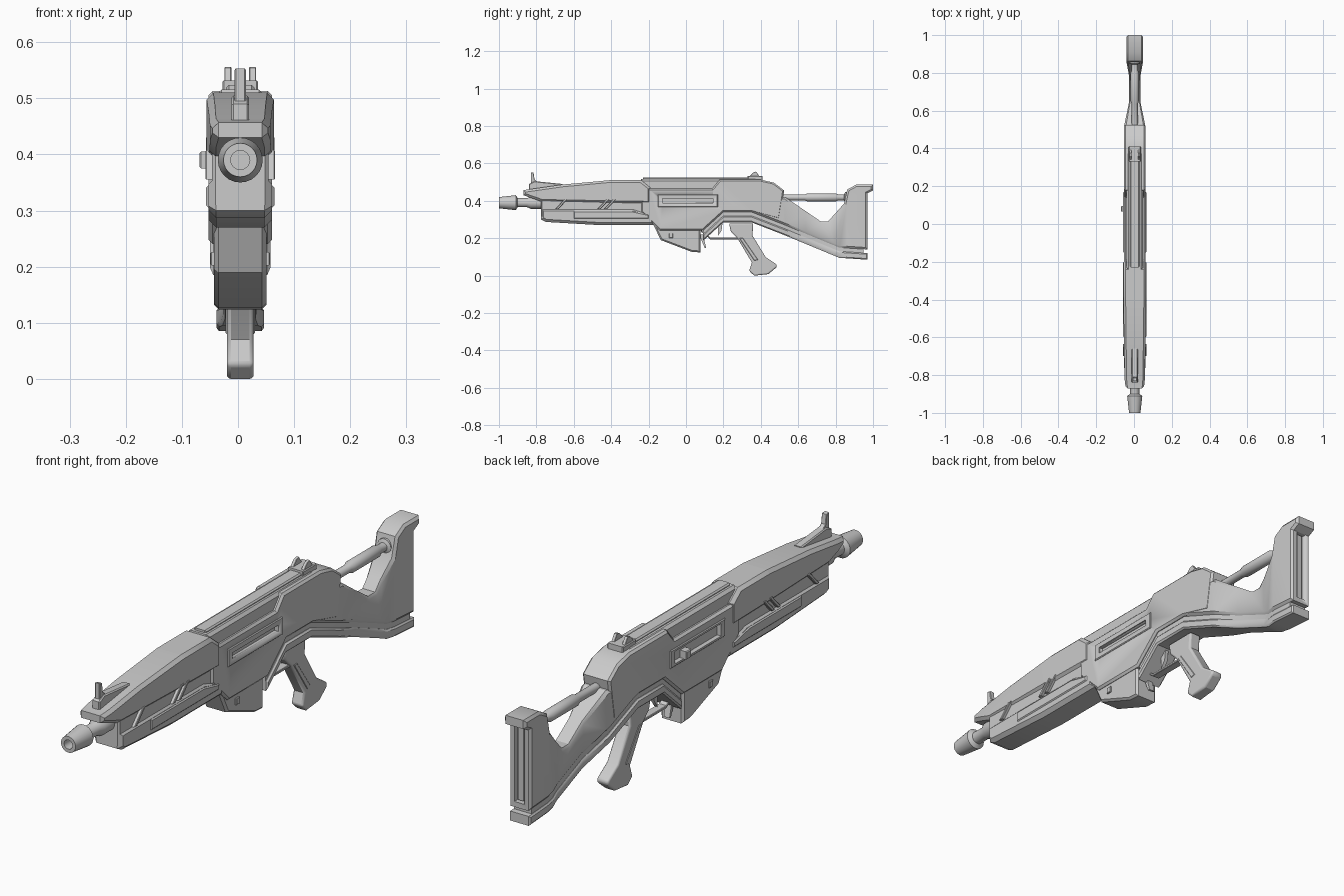
import bpy, bmesh, math

cube = bpy.data.objects.get("Cube")
if cube:
    bpy.data.objects.remove(cube, do_unlink=True)

CENTRE = .004  # middle plane of the body
GREY = (.6, .6, .6, 1)
material = bpy.data.materials.new("plain grey")
material.use_nodes = True
material.diffuse_color = GREY
material.node_tree.nodes["Principled BSDF"].inputs["Base Color"].default_value = GREY


def finish(name, bm):
    bmesh.ops.recalc_face_normals(bm, faces=bm.faces[:])
    mesh = bpy.data.meshes.new(name)
    bm.to_mesh(mesh)
    bm.free()
    mesh.materials.append(material)
    part = bpy.data.objects.new(name, mesh)
    bpy.context.collection.objects.link(part)
    bpy.ops.object.select_all(action="DESELECT")
    bpy.context.view_layer.objects.active = part
    part.select_set(True)
    bpy.ops.object.shade_smooth_by_angle(angle=math.radians(30))
    return part


def width_at(y, widths):
    if y <= widths[0][0]:
        return widths[0][1]
    for (start, first), (end, last) in zip(widths, widths[1:]):
        if y <= end:
            return first + (last - first) * (y - start) / (end - start)
    return widths[-1][1]


def slab(name, profile, half, chamfer=0, x=0, widths=None):
    """Side profile (y, z) extruded across x, with chamfered rims.
    widths lists (y, factor) where the thickness changes along y."""
    bm = bmesh.new()
    rings = [[bm.verts.new((side * half, y, z)) for y, z in profile] for side in (-1, 1)]
    caps = [bm.faces.new(ring) for ring in rings]
    for i in range(len(profile)):
        left, right = rings
        bm.faces.new((left[i - 1], left[i], right[i], right[i - 1]))
    bmesh.ops.recalc_face_normals(bm, faces=bm.faces[:])
    if chamfer:
        bmesh.ops.inset_individual(bm, faces=caps, thickness=chamfer, use_even_offset=True)
        for vert in rings[0] + rings[1]:
            vert.co.x *= (half - chamfer) / half
        for cap, side in zip(caps, (-1, 1)):
            for vert in cap.verts:
                vert.co.x = side * half
    if widths:
        for y, factor in widths:
            geometry = bm.verts[:] + bm.edges[:] + bm.faces[:]
            bmesh.ops.bisect_plane(bm, geom=geometry, plane_co=(0, y, 0), plane_no=(0, 1, 0))
        for vert in bm.verts:
            vert.co.x *= width_at(vert.co.y, widths)
    for vert in bm.verts:
        vert.co.x += CENTRE + x
    return finish(name, bm)


def box(name, y, z, length, height, half, chamfer=0, x=0):
    """Box centred on y and z."""
    front, back = y - length / 2, y + length / 2
    low, high = z - height / 2, z + height / 2
    profile = [(front, low), (back, low), (back, high), (front, high)]
    return slab(name, profile, half, chamfer, x)


def lathe(name, profile, z, sides=24):
    """Profile of (y, radius) turned about the long axis."""
    bm = bmesh.new()
    verts = [bm.verts.new((CENTRE, y, z + radius)) for y, radius in profile]
    edges = [bm.edges.new(pair) for pair in zip(verts, verts[1:])]
    bmesh.ops.spin(bm, geom=verts + edges, cent=(CENTRE, 0, z), axis=(0, 1, 0),
                   angle=math.tau, steps=sides)
    bmesh.ops.remove_doubles(bm, verts=bm.verts[:], dist=1e-5)
    return finish(name, bm)


def carve(targets, cutter):
    for part in targets:
        cut = part.modifiers.new("cut", "BOOLEAN")
        cut.operation = "DIFFERENCE"
        cut.object = cutter
        bpy.context.view_layer.objects.active = part
        bpy.ops.object.modifier_apply(modifier=cut.name)
    bpy.data.objects.remove(cutter, do_unlink=True)


def band(line, top, bottom):
    """Closed strip between two heights below a line."""
    upper = [(y, z - top) for y, z in line]
    lower = [(y, z - bottom) for y, z in reversed(line)]
    return upper + lower


# Barrel and muzzle with a bore
lathe("muzzle", [(-.93, 0), (-.93, .017), (-1, .017), (-1, .03), (-.91, .04),
                 (-.9, .025), (-.9, 0)], .39)
lathe("barrel", [(-.91, .024), (-.85, .024), (-.83, .033), (-.75, .033)], .39)

# Handguard: shroud, inner core, lower half and slanted bars
slab("upper_shroud", [(-.87, .43), (-.87, .457), (-.66, .487), (-.41, .51), (-.24, .51),
                      (-.19, .47), (-.19, .385), (-.77, .395)], .06, .012,
     widths=[(-.87, .8), (-.82, .9), (-.41, 1)])
box("handguard_core", -.46, .37, .63, .12, .05, .006)
slab("lower_handguard", [(-.775, .36), (-.775, .3), (-.75, .287), (-.46, .27), (-.17, .27),
                         (-.17, .325), (-.28, .36)], .057, .014)
slab("handguard_panel", [(-.6, .305), (-.2, .305), (-.2, .325), (-.29, .345),
                         (-.6, .345)], .061, .004)
for place, y in zip(("front", "middle", "rear"), (-.7, -.475, -.44)):
    foot, head = (y, .355), (y + .05, .408)
    slab(f"slanted_bar_{place}", [foot, (y + .016, foot[1]), (y + .066, head[1]), head],
         .062, .002)

# Line along the lower edge of the receiver and stock
LINE = [(.09, .24), (.2, .34), (.35, .34), (.53, .27), (.82, .15), (.97, .14)]

# Receiver with a stepped top edge and a slot in each side
receiver = slab("receiver", [(-.24, .5), (-.19, .465), (.14, .465), (.18, .513), (.4, .513),
                             (.47, .497), (.525, .455), (.5, .3)] + LINE[2::-1]
                + [(-.14, .24), (-.24, .34)], .057, .008)
frame = box("slot_frame", .01, .4, .32, .066, .061, .003)
for side, height in ((1, .024), (-1, .046)):
    carve([receiver, frame], box("slot_cutter", .01, .4, .27, height, .016, x=side * .06))
box("bolt_handle", .08, .39, .03, .03, .015, .003, x=-.058)
slab("receiver_cover", [(-.25, .44), (.38, .44), (.4, .505), (.37, .516), (-.24, .516)],
     .043, .01)
box("top_rail", .09, .51, .64, .028, .025, .005)

# Sights
slab("front_sight_base", [(-.84, .45), (-.66, .47), (-.66, .49), (-.81, .505), (-.84, .49)],
     .016, .004)
slab("front_sight_post", [(-.83, .49), (-.78, .49), (-.81, .515), (-.815, .55), (-.83, .553)],
     .01, .002)
box("rear_sight_base", .37, .52, .08, .024, .032, .003)
for name, side in (("left", 1), ("right", -1)):
    slab(f"rear_sight_ear_{name}", [(.33, .52), (.4, .52), (.375, .556), (.36, .552)],
         .006, .001, x=side * .022)

# Stock: the arm thins behind the receiver, then widens into the butt
TAPER = [(.52, 1), (.64, .56), (.79, .56), (.86, .79)]
stock = slab("stock", [(.3, .42), (.53, .42), (.72, .29), (.76, .29), (.845, .385),
                       (.862, .46), (.91, .487), (1, .487), (1, .455), (.97, .44)]
             + LINE[:1:-1] + [(.3, .34)], .056, .01, widths=TAPER)
slab("stock_groove", band(LINE[:-1] + [(.95, .14)], -.01, .04), .046, widths=TAPER)
slab("stock_trim", band(LINE, .02, .055), .054, .006, widths=TAPER)
carve([stock], box("butt_cutter", 1, .3, .1, .28, .021))
box("butt_pad", .95, .3, .02, .27, .013, .003)
lathe("stock_tube", [(.5, .016), (.635, .016), (.65, .022), (.8, .022), (.815, .016),
                     (.845, .016), (.85, .028), (.88, .028)], .418)

# Magazine
slab("magazine", [(-.18, .285), (-.135, .19), (.03, .127), (.078, .124), (.078, .26),
                  (-.1, .285)], .047, .008)
box("magazine_button", -.08, .214, .02, .024, .053, .002)
slab("magazine_release", [(.07, .22), (.09, .22), (.108, .148), (.1, .148)], .012)

# Trigger group
slab("trigger_guard", band([(.08, .245), (.13, .204), (.28, .204)], 0, .01), .016, .002)
slab("trigger", [(.17, .28), (.195, .28), (.19, .24), (.17, .212)], .007)

# Grip with rounded rims
grip = slab("grip", [(.23, .28), (.36, .28), (.355, .215), (.425, .1), (.485, .06),
                     (.485, .045), (.44, .008), (.365, 0), (.338, .025), (.352, .07),
                     (.275, .2), (.24, .235)], .024)
rounding = grip.modifiers.new("round", "BEVEL")
rounding.width = .01
rounding.segments = 3
rounding.limit_method = "ANGLE"
rounding.angle_limit = math.radians(50)
slab("grip_inlay", [(.285, .2), (.305, .2), (.385, .085), (.365, .08)], .026, .002)
